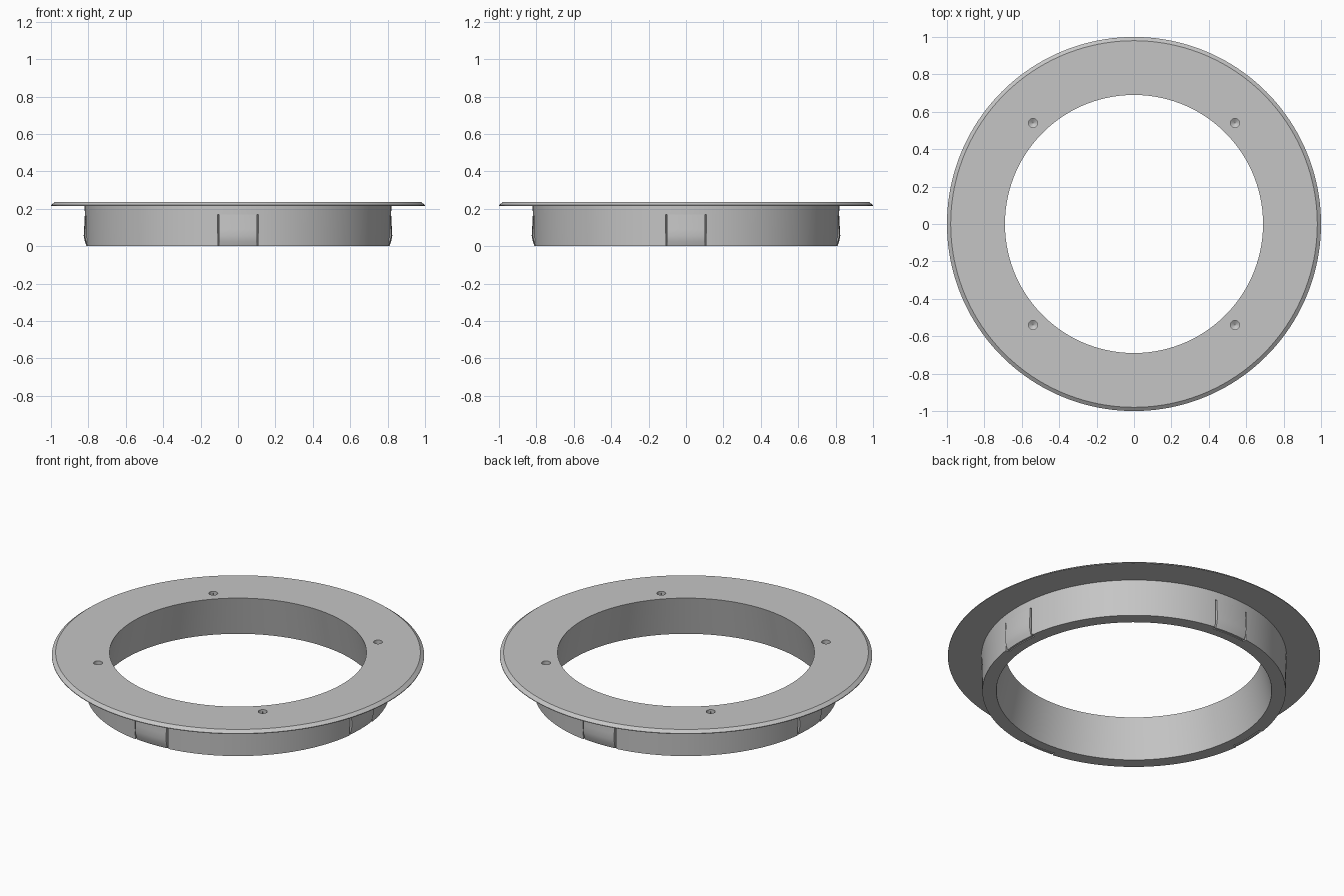
import bpy, bmesh, math

if "Cube" in bpy.data.objects:
    bpy.data.objects.remove(bpy.data.objects["Cube"], do_unlink=True)

grey = bpy.data.materials.new("plain grey")
grey.use_nodes = True
grey.diffuse_color = (0.56, 0.56, 0.56, 1)
grey.node_tree.nodes["Principled BSDF"].inputs["Base Color"].default_value = grey.diffuse_color

RING_STEPS = 160
HEIGHT = 0.235


def finish(name, bm):
    bmesh.ops.recalc_face_normals(bm, faces=bm.faces)
    mesh = bpy.data.meshes.new(name)
    bm.to_mesh(mesh)
    bm.free()
    mesh.materials.append(grey)
    obj = bpy.data.objects.new(name, mesh)
    bpy.context.collection.objects.link(obj)
    return obj


def lathe(name, profile, middle=0, half=math.pi, steps=RING_STEPS):
    """Turn a closed (radius, z) profile about z, fully or through a sector."""
    closed = half >= math.pi
    bm = bmesh.new()
    rows = []
    for i in range(steps if closed else steps + 1):
        a = middle - half + 2 * half * i / steps
        rows.append([bm.verts.new((r * math.cos(a), r * math.sin(a), z)) for r, z in profile])
    n = len(profile)
    for i in range(steps):
        p, q = rows[i], rows[(i + 1) % len(rows)]
        for j in range(n):
            k = (j + 1) % n
            bm.faces.new((p[j], q[j], q[k], p[k]))
    if not closed:
        bm.faces.new(rows[0])
        bm.faces.new(rows[-1])
    return finish(name, bm)


def cut(target, cutter):
    cutter.hide_render = True
    mod = target.modifiers.new("cut", "BOOLEAN")
    mod.operation = "DIFFERENCE"
    mod.solver = "EXACT"
    mod.object = cutter
    bpy.context.view_layer.objects.active = target
    bpy.ops.object.modifier_apply(modifier=mod.name)
    bpy.data.objects.remove(cutter, do_unlink=True)


def smooth(obj):
    bpy.ops.object.select_all(action="DESELECT")
    obj.select_set(True)
    bpy.context.view_layer.objects.active = obj
    bpy.ops.object.shade_smooth_by_angle(angle=math.radians(25))


# Flanged ring with a tapered bore and a bevelled rim
ring = lathe("flanged_ring", [
    (0.74, 0), (0.815, 0), (0.82, 0.216), (1.0, 0.216),
    (1.0, 0.22), (0.98, HEIGHT), (0.69, HEIGHT)])

# Blind screw holes with drill-point bottoms
for sx in (-1, 1):
    for sy in (-1, 1):
        hole = lathe("hole_cutter", [
            (0.0005, 0.12), (0.024, 0.135), (0.024, 0.3), (0.0005, 0.3)], steps=24)
        hole.location = (0.54 * sx, 0.54 * sy, 0)
        bpy.context.view_layer.update()
        cut(ring, hole)

# Slots around the four spring tabs
angles = [i * math.pi / 2 for i in range(4)]
for a in angles:
    cut(ring, lathe("slot_cutter", [
        (0.793, -0.02), (0.85, -0.02), (0.85, 0.168), (0.793, 0.168)], a, 0.133, 12))
smooth(ring)

# Spring tabs, bulging outward near the foot
for side, a in zip(("left", "back", "right", "front"), angles):
    smooth(lathe(side + "_spring_tab", [
        (0.798, 0), (0.810, 0), (0.819, 0.025), (0.825, 0.055), (0.823, 0.09),
        (0.819, 0.168), (0.815, 0.175), (0.798, 0.175), (0.802, 0.06)], a, 0.123, 12))
